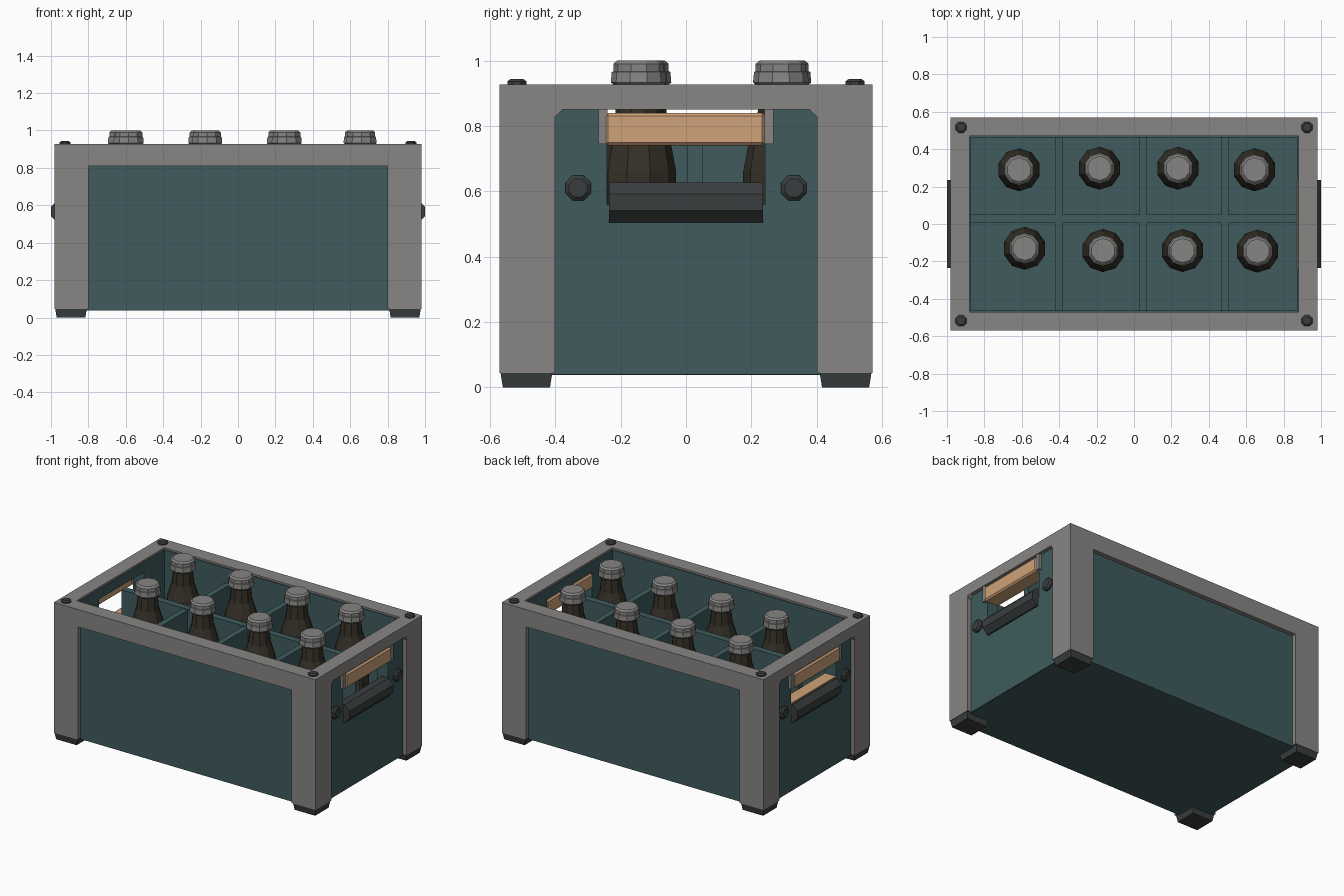
import bpy, bmesh, math
from mathutils import Matrix, Vector

if "Cube" in bpy.data.objects:
    bpy.data.objects.remove(bpy.data.objects["Cube"])


def mat(name, r, g, b):
    m = bpy.data.materials.new(name)
    m.diffuse_color = (r, g, b, 1)
    m.use_nodes = True
    m.node_tree.nodes["Principled BSDF"].inputs["Base Color"].default_value = m.diffuse_color
    return m


GREY = mat("frame_grey", .25, .24, .23)
TEAL = mat("panel_teal", .05, .105, .11)
DARK = mat("dark_rubber", .042, .048, .048)
TAN = mat("tan_wood", .62, .36, .19)
BROWN = mat("bottle_brown", .036, .031, .021)
CAP = mat("cap_grey", .24, .235, .23)


def finish(bm, name, m):
    bmesh.ops.recalc_face_normals(bm, faces=bm.faces)
    me = bpy.data.meshes.new(name)
    bm.to_mesh(me)
    bm.free()
    me.materials.append(m)
    ob = bpy.data.objects.new(name, me)
    bpy.context.collection.objects.link(ob)
    return ob


def box(name, m, x, y, z, bevel=0):
    bm = bmesh.new()
    bmesh.ops.create_cube(bm, size=1)
    lo = Vector([min(a) for a in (x, y, z)])
    hi = Vector([max(a) for a in (x, y, z)])
    for v in bm.verts:
        v.co = Vector([(lo[i] + hi[i]) / 2 + v.co[i] * (hi[i] - lo[i]) for i in range(3)])
    if bevel:
        bmesh.ops.bevel(bm, geom=bm.edges[:], offset=bevel, segments=1, affect='EDGES')
    return finish(bm, name, m)


def prism(name, m, pts, z0, z1):
    # extrude an outline in x, y upwards
    bm = bmesh.new()
    f = bm.faces.new([bm.verts.new((x, y, z0)) for x, y in pts])
    g = bmesh.ops.extrude_face_region(bm, geom=[f])["geom"]
    for v in g:
        if isinstance(v, bmesh.types.BMVert):
            v.co.z = z1
    return finish(bm, name, m)


def lathe(name, m, prof, n, loc, rot=None):
    # closed solid of revolution from (radius, height) pairs
    bm = bmesh.new()
    rings = [[bm.verts.new((r * math.cos(2 * math.pi * (i + .5) / n),
                            r * math.sin(2 * math.pi * (i + .5) / n), z))
              for i in range(n)] for r, z in prof]
    for a, b in zip(rings, rings[1:]):
        for i in range(n):
            j = (i + 1) % n
            bm.faces.new((a[i], a[j], b[j], b[i]))
    bm.faces.new(rings[0])
    bm.faces.new(rings[-1])
    if rot:
        bm.transform(rot)
    bm.transform(Matrix.Translation(loc))
    return finish(bm, name, m)


# Corner posts, feet and top bolts
for sx in (-1, 1):
    for sy in (-1, 1):
        L = [(.98, .57), (.80, .57), (.80, .47), (.88, .47), (.88, .40), (.98, .40)]
        prism("corner_post", GREY, [(sx * x, sy * y) for x, y in L], .045, .86)
        foot = box("foot", DARK, (sx * .808, sx * .978), (sy * .408, sy * .568), (0, .05))
        for v in foot.data.vertices:
            if v.co.z < .01:
                v.co.x += (sx * .893 - v.co.x) * .1
                v.co.y += (sy * .488 - v.co.y) * .1
        lathe("rim_bolt", DARK, [(.032, .915), (.032, .936), (.022, .943)], 8,
              (sx * .925, sy * .517, 0))

# Top rim
for s in (-1, 1):
    box("long_rim", GREY, (-.98, .98), (s * .47, s * .57), (.81, .927))
    box("end_rim", GREY, (s * .88, s * .98), (-.569, .569), (.85, .927))

# Long walls and floor
for s in (-1, 1):
    box("long_wall", TEAL, (-.94, .94), (s * .463, s * .54), (.04, .915))
box("floor", TEAL, (-.95, .95), (-.54, .54), (.038, .09))

# End walls, built around the hand hole
for s in (-1, 1):
    X = (s * .873, s * .955)
    box("end_wall_lower", TEAL, X, (-.53, .53), (.04, .56))
    for t in (-1, 1):
        box("end_wall_side", TEAL, X, (t * .242, t * .53), (.56, .915))
        # grey strip beside the grip and side bolt
        box("grip_surround", GREY, (s * .95, s * .975), (t * .24, t * .268), (.745, .86))
        # small gusset between post and rim
        prism_pts = [(t * .41, .86), (t * .41, .82), (t * .385, .842), (t * .37, .86)]
        g = prism("rim_gusset", GREY, prism_pts, .95, .979)
        for v in g.data.vertices:
            y, z, x = v.co
            v.co = (s * x, y, z)
        lathe("side_bolt", DARK, [(.042, 0), (.042, .018), (.03, .028)], 8,
              (s * .95, t * .33, .61), Matrix.Rotation(s * math.pi / 2, 4, 'Y'))
    box("end_wall_upper", TEAL, X, (-.245, .245), (.85, .915))
    inner = .87 if s > 0 else .955
    box("grip", TAN, (s * inner, s * .981), (-.248, .243), (.74, .84), .01)
    # dark carrying bar below the hand hole
    lathe("carry_bar", DARK, [(.066, -.235), (.066, .235)], 8, (s * .939, 0, .566),
          Matrix.Rotation(math.pi / 2, 4, 'X'))
box("hand_hole_sill", TAN, (-.955, -.873), (-.24, .24), (.56, .635))

# Dividers between the bottles
box("long_divider", TEAL, (-.875, .875), (.005, .05), (.08, .82))
for x in (-.40, .05, .485):
    box("cross_divider", TEAL, (x - .02, x + .02), (-.465, .465), (.08, .815))

# Bottles with caps
spots = [(-.615, .29), (-.185, .298), (.235, .298), (.645, .29),
         (-.585, -.13), (-.165, -.142), (.26, -.142), (.66, -.145)]
for x, y in spots:
    lathe("bottle", BROWN, [(.105, .09), (.115, .12), (.115, .66), (.1, .74),
                            (.072, .83), (.062, .93)], 10, (x, y, 0))
    lathe("bottle_cap", CAP, [(.07, .92), (.085, .933), (.082, .965), (.077, .967),
                              (.077, .99), (.065, 1.0)], 10, (x, y, 0))
